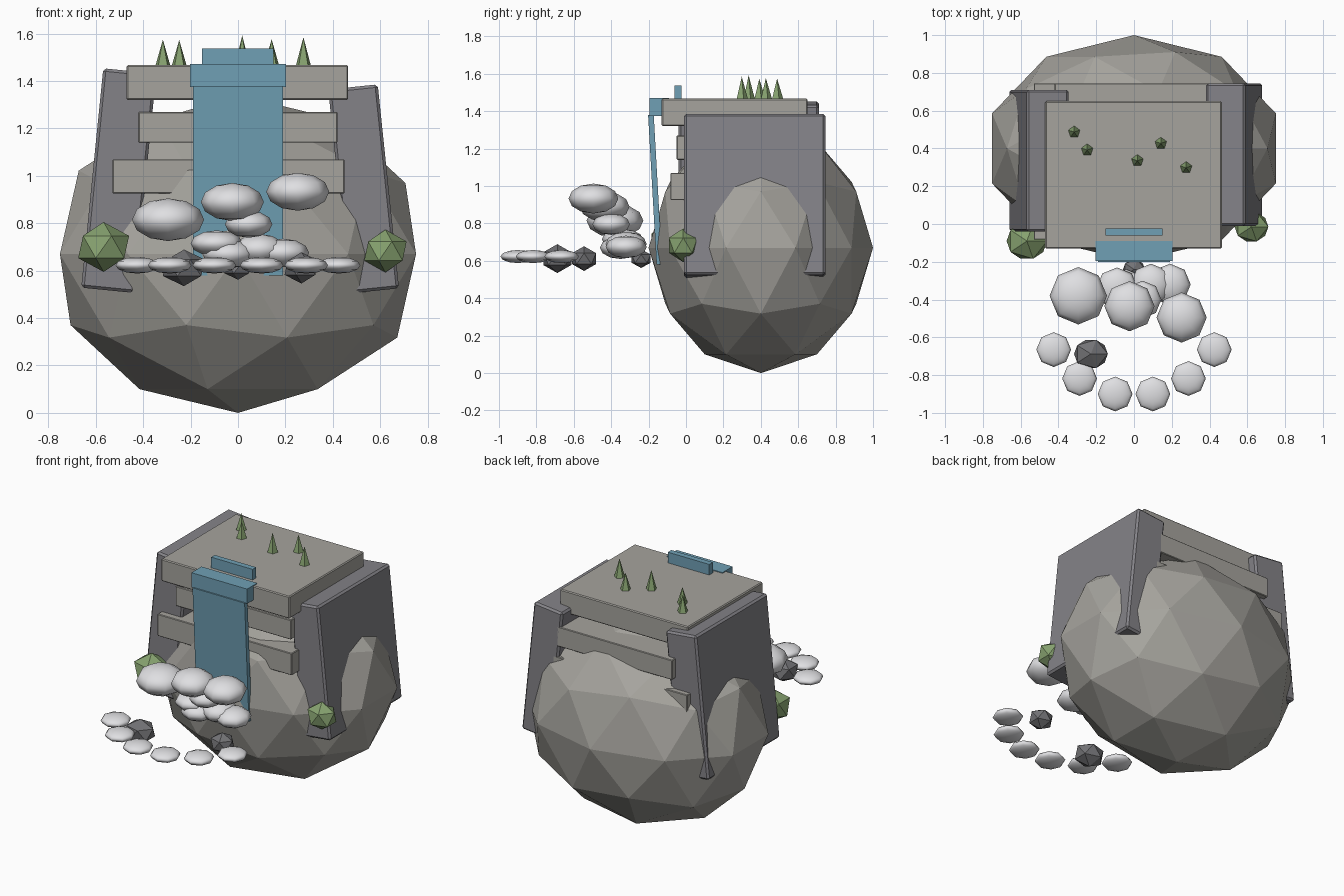
import bpy
import math

if "Cube" in bpy.data.objects:
    bpy.data.objects.remove(bpy.data.objects["Cube"])


def material(name, rgb):
    m = bpy.data.materials.new(name)
    m.diffuse_color = (*rgb, 1)
    m.use_nodes = True
    m.node_tree.nodes["Principled BSDF"].inputs["Base Color"].default_value = m.diffuse_color
    return m


STONE = material("warm stone", (0.38, 0.37, 0.34))
CLIFF = material("cool cliff grey", (0.23, 0.225, 0.245))
WATER = material("water blue", (0.16, 0.35, 0.46))
FOAM = material("foam white", (0.74, 0.74, 0.76))
LEAF = material("leaf green", (0.24, 0.36, 0.16))
ROCK = material("dark rock", (0.17, 0.17, 0.18))


def finish(name, mat):
    ob = bpy.context.object
    ob.name = name
    ob.data.materials.append(mat)
    return ob


def box(name, mat, center, size, rot=(0, 0, 0), bevel=0.0):
    bpy.ops.mesh.primitive_cube_add(size=1, location=center, rotation=rot)
    ob = finish(name, mat)
    ob.scale = size
    bpy.ops.object.transform_apply(location=False, rotation=False, scale=True)
    if bevel:
        mod = ob.modifiers.new("edge", 'BEVEL')
        mod.width = bevel
        mod.segments = 1
    return ob


def span(name, mat, x, y, z, bevel=0.0):
    """Box given by its (min, max) range on each axis."""
    r = (x, y, z)
    return box(name, mat, [(a + b) / 2 for a, b in r], [b - a for a, b in r],
               bevel=bevel)


def ico(name, mat, center, radii, subdivisions=1):
    bpy.ops.mesh.primitive_ico_sphere_add(subdivisions=subdivisions, radius=1,
                                          location=center)
    finish(name, mat).scale = radii


def puff(name, center, r, rz):
    bpy.ops.mesh.primitive_uv_sphere_add(segments=8, ring_count=6, radius=1,
                                         location=center)
    finish(name, FOAM).scale = (r, r, rz)
    bpy.ops.object.shade_smooth()


# Faceted boulder body
ico("boulder", STONE, (0, 0.4, 0.67), (0.79, 0.6, 0.67), 2)

# Stacked stone ledges
span("top_ledge", STONE, (-0.47, 0.465), (-0.13, 0.65), (1.32, 1.467), 0.006)
span("middle_ledge", STONE, (-0.42, 0.42), (-0.05, 0.745), (1.14, 1.27), 0.004)
span("lower_ledge", STONE, (-0.53, 0.45), (-0.083, 0.745), (0.925, 1.07), 0.004)

# Leaning side cliffs
box("left_cliff", CLIFF, (-0.503, 0.335, 0.98), (0.225, 0.75, 0.93),
    (0, 0.1, 0), 0.012)
box("right_cliff", CLIFF, (0.53, 0.3675, 0.945), (0.21, 0.755, 0.865),
    (0, -0.104, 0), 0.012)

# Waterfall: tilted sheet, overflow lip and spring on the ledge
box("water_sheet", WATER, (0, -0.165, 0.98), (0.38, 0.03, 0.8),
    (math.atan2(0.045, 0.8), 0, 0))
span("water_lip", WATER, (-0.203, 0.203), (-0.195, -0.09), (1.375, 1.472))
span("water_spring", WATER, (-0.152, 0.15), (-0.062, -0.025), (1.44, 1.537))

# Small pines on top
for x, y, top in ((-0.317, 0.487, 1.575), (-0.248, 0.392, 1.573),
                  (0.018, 0.335, 1.592), (0.142, 0.427, 1.577),
                  (0.276, 0.298, 1.585)):
    bpy.ops.mesh.primitive_cone_add(vertices=5, radius1=0.036, radius2=0,
                                    depth=top - 1.455,
                                    location=(x, y, (top + 1.455) / 2))
    finish("pine", LEAF)

# Bushes beside the cliffs
ico("left_bush", LEAF, (-0.567, -0.09, 0.70), (0.12, 0.11, 0.105))
ico("right_bush", LEAF, (0.622, -0.015, 0.683), (0.1, 0.09, 0.09))

# Spray clouds at the foot of the fall
for x, y, z, r, rz in ((-0.295, -0.38, 0.815, 0.152, 0.09),
                       (-0.024, -0.435, 0.89, 0.133, 0.08),
                       (0.252, -0.495, 0.933, 0.133, 0.08),
                       (0.045, -0.4, 0.796, 0.1, 0.057),
                       (-0.09, -0.34, 0.715, 0.11, 0.055),
                       (0.09, -0.32, 0.69, 0.11, 0.065),
                       (0.19, -0.32, 0.675, 0.11, 0.06),
                       (-0.04, -0.35, 0.67, 0.11, 0.06)):
    puff("spray_cloud", (x, y, z), r, rz)

# Arc of foam discs, mirrored
for x, y in ((0.425, -0.665), (0.288, -0.818), (0.1, -0.9)):
    for s in (-1, 1):
        puff("foam_disc", (s * x, y, 0.623), 0.092, 0.035)

# Dark rocks in the foam
ico("big_rock", ROCK, (-0.228, -0.688, 0.612), (0.1, 0.088, 0.077))
ico("middle_rock", ROCK, (0.268, -0.545, 0.612), (0.08, 0.075, 0.066))
ico("small_rock", ROCK, (0.0, -0.24, 0.612), (0.065, 0.06, 0.05))
